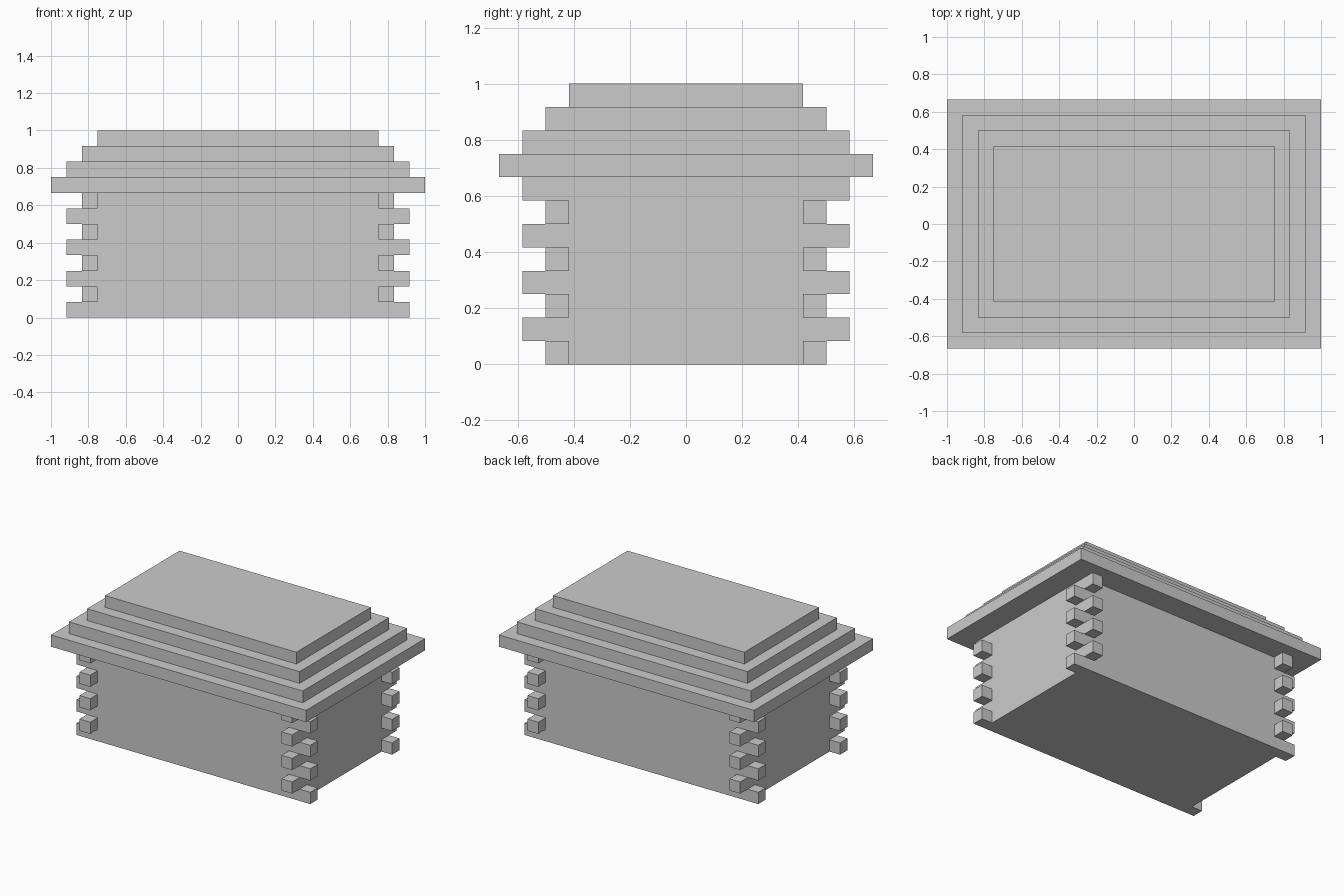
import bpy
import bmesh
from mathutils import Vector

if "Cube" in bpy.data.objects:
    bpy.data.objects.remove(bpy.data.objects["Cube"])

U = 1 / 12  # module: thickness of one board or step


def finish(bm, name):
    bmesh.ops.recalc_face_normals(bm, faces=bm.faces)
    mesh = bpy.data.meshes.new(name)
    bm.to_mesh(mesh)
    bm.free()
    obj = bpy.data.objects.new(name, mesh)
    bpy.context.collection.objects.link(obj)
    return obj


def add_box(bm, lo, hi):
    lo, hi = Vector(lo) * U, Vector(hi) * U
    verts = bmesh.ops.create_cube(bm, size=1)["verts"]
    bmesh.ops.scale(bm, vec=hi - lo, verts=verts)
    bmesh.ops.translate(bm, vec=(lo + hi) / 2, verts=verts)
    return verts


# Chest body
bm = bmesh.new()
add_box(bm, (-10, -6, 0), (10, 6, 8))
finish(bm, "chest_body")

# Interlocking corner joints: ends alternate between the x and y directions
bm = bmesh.new()
for layer in range(8):
    along_x = layer % 2 == 0
    x, y = (10, 5) if along_x else (9, 6)
    verts = add_box(bm, (x, y, layer), (x + 1, y + 1, layer + 1))
    # open the hidden face that sits against the body
    axis = 0 if along_x else 1
    inner = min(v.co[axis] for v in verts)
    hidden = [f for f in {f for v in verts for f in v.link_faces}
              if all(abs(v.co[axis] - inner) < 1e-5 for v in f.verts)]
    bmesh.ops.delete(bm, geom=hidden, context="FACES_ONLY")
joints = finish(bm, "corner_joints")
mirror = joints.modifiers.new("four_corners", "MIRROR")
mirror.use_axis = (True, True, False)
mirror.use_mirror_merge = False

# Stepped lid: each step is one module smaller on every side
bm = bmesh.new()
rings = []
for step in range(4):
    hx, hy = (12 - step) * U, (8 - step) * U
    for z in (8 + step, 9 + step):
        rings.append([bm.verts.new((sx * hx, sy * hy, z * U))
                      for sx, sy in ((-1, -1), (1, -1), (1, 1), (-1, 1))])
for low, high in zip(rings, rings[1:]):
    for i in range(4):
        j = (i + 1) % 4
        bm.faces.new((low[i], low[j], high[j], high[i]))
bm.faces.new(rings[0][::-1])
bm.faces.new(rings[-1])
finish(bm, "stepped_lid")
